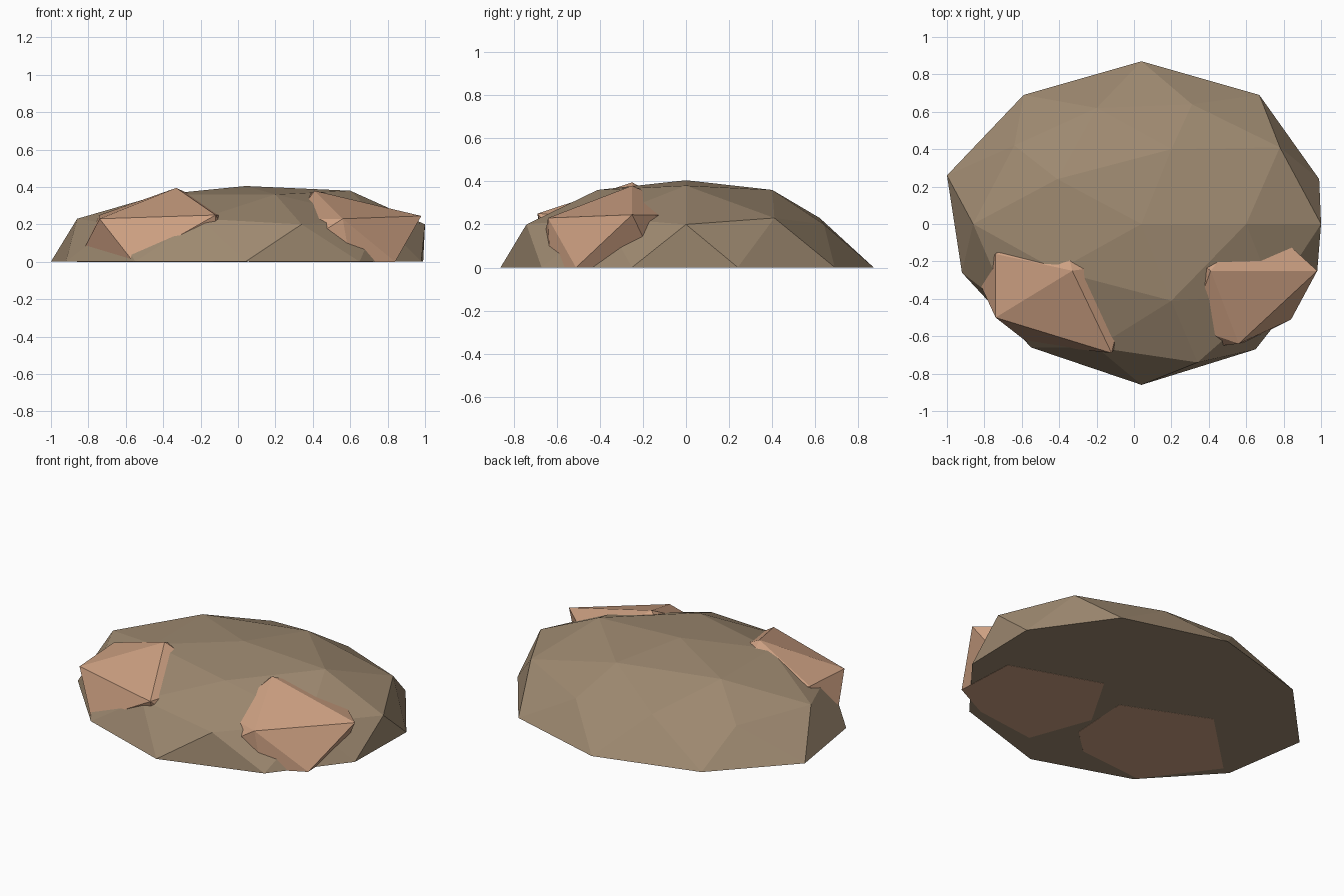
import bpy
import bmesh
from mathutils import Vector

default_cube = bpy.data.objects.get("Cube")
if default_cube:
    bpy.data.objects.remove(default_cube, do_unlink=True)


def make_material(name, color):
    material = bpy.data.materials.new(name)
    material.use_nodes = True
    rgba = (*color, 1)
    material.diffuse_color = rgba
    shader = material.node_tree.nodes["Principled BSDF"]
    shader.inputs["Base Color"].default_value = rgba
    shader.inputs["Roughness"].default_value = 0.9
    return material


def finish_object(name, bm, material):
    bmesh.ops.recalc_face_normals(bm, faces=bm.faces[:])
    mesh = bpy.data.meshes.new(name)
    bm.to_mesh(mesh)
    bm.free()
    mesh.materials.append(material)
    mesh.shade_flat()
    obj = bpy.data.objects.new(name, mesh)
    bpy.context.collection.objects.link(obj)
    return obj


def make_mound(name, rings, material):
    """Half a faceted sphere, flattened and pulled onto hand-placed corners."""
    bm = bmesh.new()
    bmesh.ops.create_icosphere(bm, subdivisions=2, radius=1)
    lower = [v for v in bm.verts if v.co.z < -0.01]
    bmesh.ops.delete(bm, geom=lower, context="VERTS")
    corners = [Vector((x, y, z)) for z, ring in rings for x, y in ring]
    for v in bm.verts:
        rough = Vector((v.co.x * 0.97 + 0.02, v.co.y * 0.86, v.co.z * 0.4))
        v.co = min(corners, key=lambda corner: (corner - rough).length)
    rim = [e for e in bm.edges if e.is_boundary]
    bmesh.ops.contextual_create(bm, geom=rim)
    return finish_object(name, bm, material)


def make_rock(name, peak, shoulder, base, material):
    """Convex rock with a flat base, a ring of shoulder corners and one peak."""
    bm = bmesh.new()
    for corner in [peak, *shoulder, *((x, y, 0) for x, y in base)]:
        bm.verts.new(corner)
    hull = bmesh.ops.convex_hull(bm, input=bm.verts[:])
    unused = {g for g in hull["geom_interior"] + hull["geom_unused"]
              if isinstance(g, bmesh.types.BMVert)}
    bmesh.ops.delete(bm, geom=list(unused), context="VERTS")
    return finish_object(name, bm, material)


earth = make_material("earth brown", (0.34, 0.25, 0.162))
clay = make_material("clay pink", (0.61, 0.352, 0.223))

# Mound: rim, outer shoulder, inner shoulder, crown
mound_rings = [
    (0.001, [(0.99, 0.24), (0.67, 0.69), (0.04, 0.87), (-0.59, 0.69), (-1, 0.26),
             (-0.92, -0.26), (-0.55, -0.66), (0.04, -0.86), (0.65, -0.67), (0.98, -0.25)]),
    (0.2, [(1, 0), (0.31, 0.64), (-0.64, 0.42), (-0.66, -0.46), (0.34, -0.74)]),
    (0.23, [(0.78, 0.41), (-0.2, 0.62), (-0.86, 0), (-0.2, -0.66), (0.75, -0.38)]),
    (0.36, [(0.2, 0.4), (-0.41, 0.24), (-0.41, -0.25), (0.2, -0.41)]),
    (0.38, [(0.6, 0)]),
    (0.405, [(0.04, 0)]),
]
make_mound("mound", mound_rings, earth)

# Rocks half sunk into the front of the mound
make_rock("right_rock", (-0.33, -0.25, 0.395),
          [(-0.74, -0.5, 0.23), (-0.12, -0.69, 0.25), (-0.74, -0.16, 0.25),
           (-0.4, 0.05, 0.24), (0, -0.2, 0.24)],
          [(-0.86, -0.24), (-0.56, -0.64), (-0.13, -0.6), (0.03, -0.45),
           (0.05, -0.07), (-0.46, 0.15)], clay)
make_rock("left_rock", (0.41, -0.25, 0.38),
          [(0.98, -0.25, 0.245), (0.56, -0.64, 0.23), (0.65, 0.05, 0.24),
           (0.3, -0.55, 0.23), (0.2, -0.1, 0.22)],
          [(0.84, -0.51), (0.82, -0.13), (0.27, 0.06), (0.06, -0.3),
           (0.2, -0.68), (0.6, -0.63)], clay)
